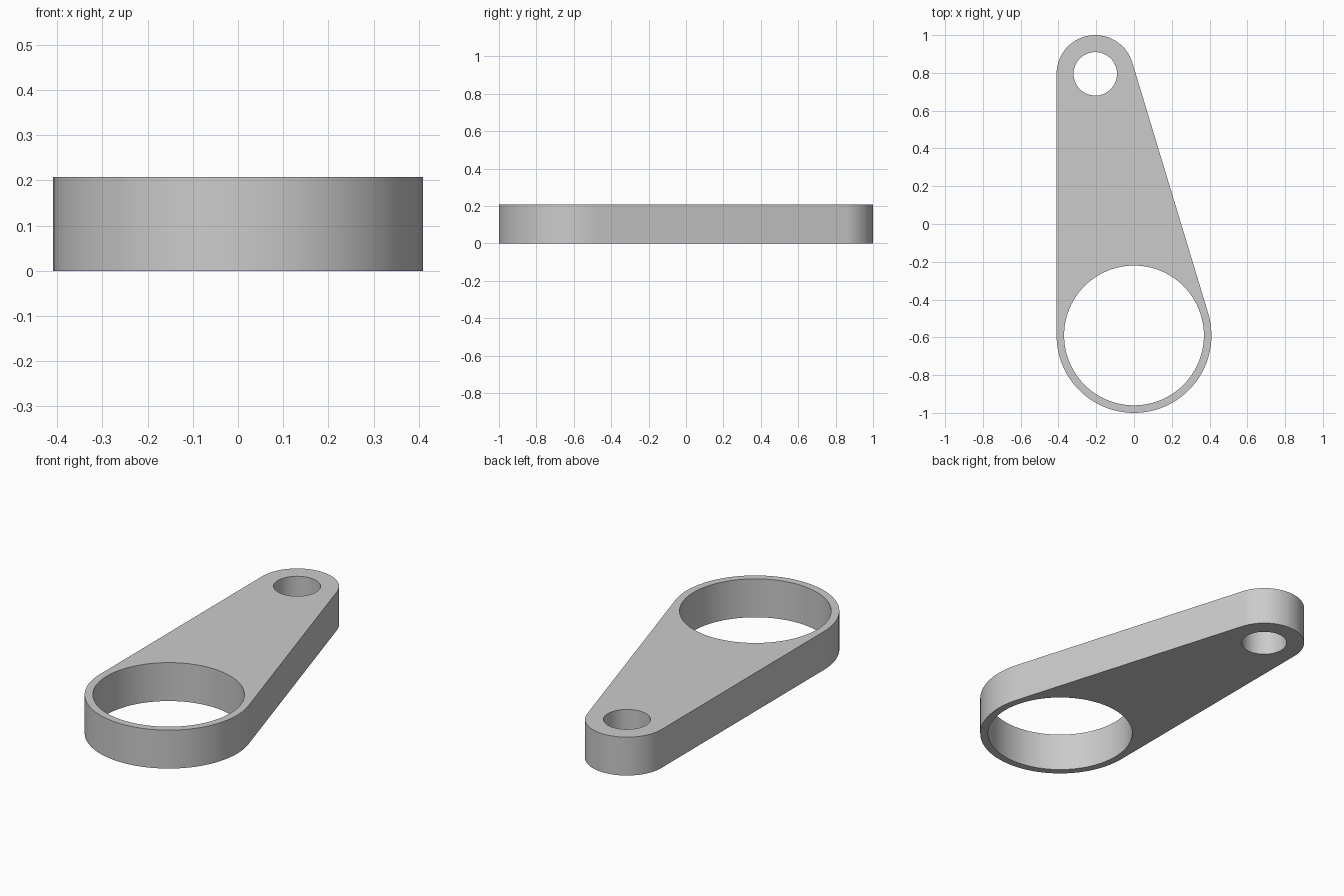
import bpy
import bmesh
from math import acos, atan2, cos, hypot, pi, radians, sin

cube = bpy.data.objects.get("Cube")
if cube:
    bpy.data.objects.remove(cube, do_unlink=True)

HEIGHT = 0.207
BIG, BIG_R, BIG_HOLE = (0.0, -0.59), 0.41, 0.37
SMALL, SMALL_R, SMALL_HOLE = (-0.205, 0.795), 0.205, 0.115


def arc(center, radius, start, end, steps):
    """Points on an arc, both ends included."""
    angles = [start + (end - start) * i / steps for i in range(steps + 1)]
    return [(center[0] + radius * cos(a), center[1] + radius * sin(a)) for a in angles]


def add_loop(bm, points):
    verts = [bm.verts.new((x, y, 0)) for x, y in points]
    return [bm.edges.new((v, verts[i - 1])) for i, v in enumerate(verts)]


# Outline: two end arcs joined by their common tangents
dx, dy = SMALL[0] - BIG[0], SMALL[1] - BIG[1]
axis = atan2(dy, dx)
spread = acos((BIG_R - SMALL_R) / hypot(dx, dy))
outline = arc(SMALL, SMALL_R, axis - spread, axis + spread, 40)
outline += arc(BIG, BIG_R, axis + spread, axis - spread + 2 * pi, 56)

# Plate with a large bore and a small pin hole, extruded upward
bm = bmesh.new()
edges = add_loop(bm, outline)
edges += add_loop(bm, arc(BIG, BIG_HOLE, 0, 2 * pi, 96)[:-1])
edges += add_loop(bm, arc(SMALL, SMALL_HOLE, 0, 2 * pi, 64)[:-1])
bmesh.ops.triangle_fill(bm, use_beauty=True, edges=edges)
result = bmesh.ops.extrude_face_region(bm, geom=bm.faces[:])
top = [g for g in result["geom"] if isinstance(g, bmesh.types.BMVert)]
bmesh.ops.translate(bm, vec=(0, 0, HEIGHT), verts=top)
bmesh.ops.recalc_face_normals(bm, faces=bm.faces[:])

mesh = bpy.data.meshes.new("link_arm")
bm.to_mesh(mesh)
bm.free()
arm = bpy.data.objects.new("link_arm", mesh)
bpy.context.collection.objects.link(arm)

# Plain grey finish
grey = bpy.data.materials.new("plain_grey")
grey.use_nodes = True
color = (0.6, 0.6, 0.6, 1)
grey.diffuse_color = color
grey.node_tree.nodes["Principled BSDF"].inputs["Base Color"].default_value = color
mesh.materials.append(grey)

# Smooth curved walls, crisp rims
bpy.ops.object.select_all(action="DESELECT")
arm.select_set(True)
bpy.context.view_layer.objects.active = arm
bpy.ops.object.shade_smooth_by_angle(angle=radians(30))
